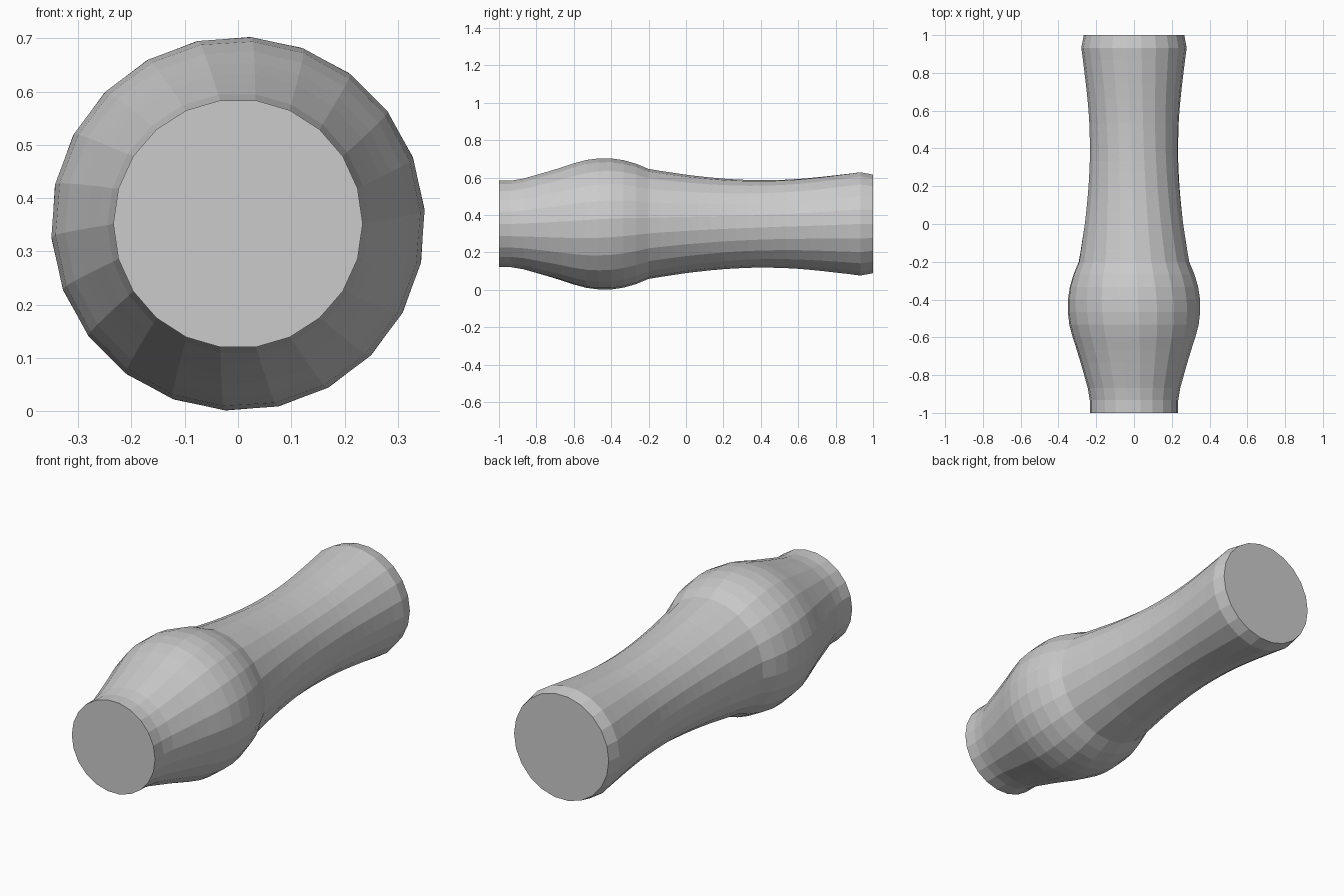
import bpy, bmesh, math

if "Cube" in bpy.data.objects:
    bpy.data.objects.remove(bpy.data.objects["Cube"])

SIDES = 22
AXIS_Z = 0.352

# Profile: (position along y, radius), including the bulge and slim grip
PROFILE = [
    (-1.0, .234), (-.933, .234), (-.867, .245), (-.8, .264), (-.733, .283),
    (-.667, .303), (-.6, .325), (-.533, .343), (-.467, .351), (-.4, .351),
    (-.333, .341), (-.267, .322), (-.2, .294), (-.133, .283), (-.067, .273),
    (0, .263), (.067, .255), (.133, .248), (.2, .242), (.267, .238),
    (.333, .235), (.4, .234), (.467, .235), (.533, .237), (.6, .241),
    (.667, .247), (.733, .254), (.8, .262), (.867, .27), (.933, .279), (1.0, .266),
]


def turned_body(name, profile):
    bm = bmesh.new()
    rings = []
    for y, r in profile:
        # Rings between the end bands turn slowly, skewing the facets
        twist = math.radians(16.36) * max(0, min(1, (y + .933) / 1.866))
        ring = []
        for i in range(SIDES):
            a = 2 * math.pi * i / SIDES + twist
            ring.append(bm.verts.new((r * math.cos(a), y, AXIS_Z + r * math.sin(a))))
        rings.append(ring)
    # Side surface
    for a, b in zip(rings, rings[1:]):
        for i in range(SIDES):
            j = (i + 1) % SIDES
            bm.faces.new((a[i], a[j], b[j], b[i]))
    # Flat end caps
    bm.faces.new(rings[0])
    bm.faces.new(rings[-1])
    bmesh.ops.recalc_face_normals(bm, faces=bm.faces)
    mesh = bpy.data.meshes.new(name)
    bm.to_mesh(mesh)
    bm.free()
    obj = bpy.data.objects.new(name, mesh)
    bpy.context.collection.objects.link(obj)
    return obj


turned_body("turned_handle", PROFILE)
